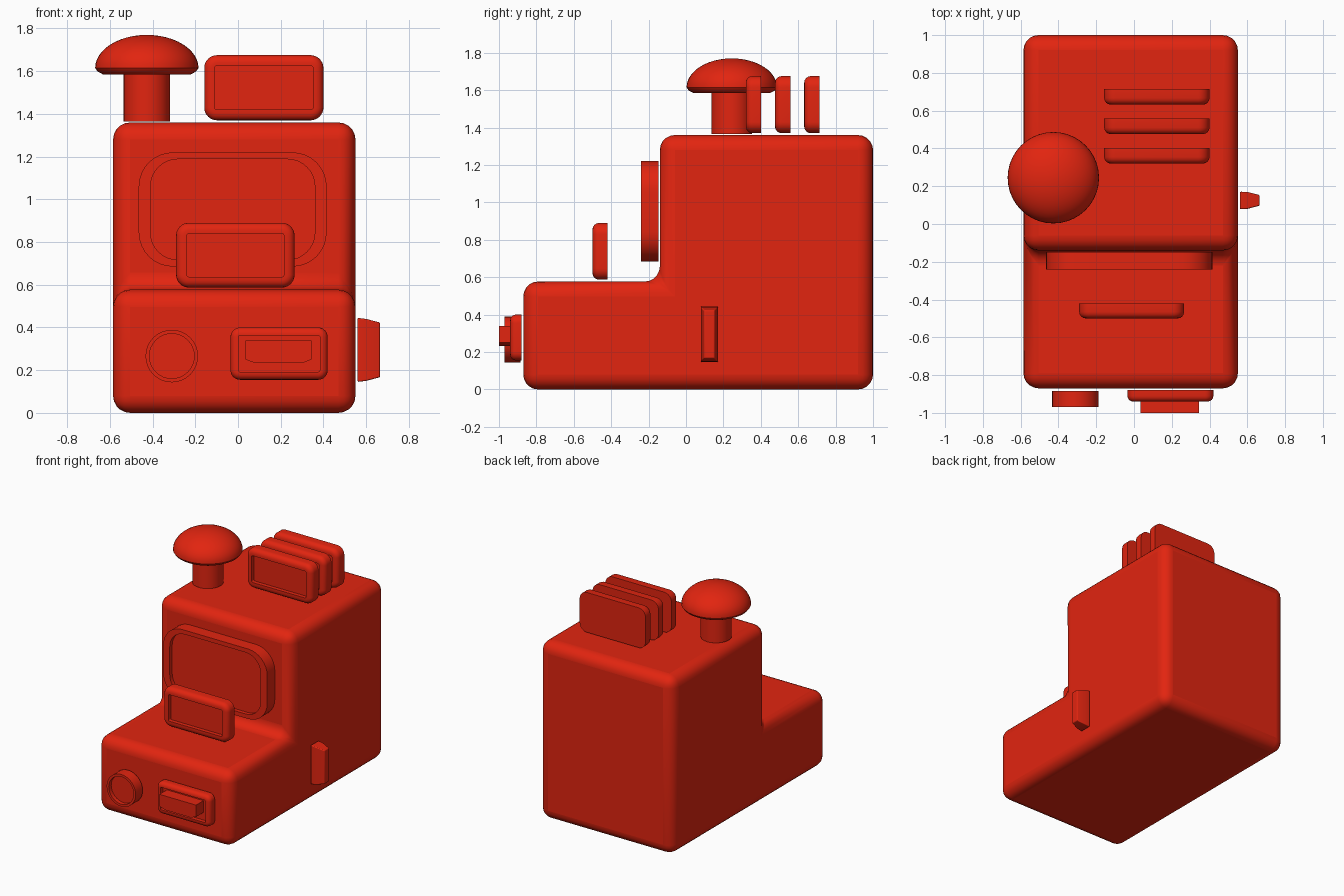
import bpy, bmesh
from math import sin, cos, pi, radians

old = bpy.data.objects.get("Cube")
if old:
    bpy.data.objects.remove(old, do_unlink=True)

red = bpy.data.materials.new("bright_red")
red.use_nodes = True
red.diffuse_color = (0.76, 0.018, 0.005, 1)
red.node_tree.nodes["Principled BSDF"].inputs["Base Color"].default_value = red.diffuse_color


def loft(name, rings, bevel=0, angle=35):
    """Skin a stack of equal-length rings and cap both ends."""
    bm = bmesh.new()
    loops = [[bm.verts.new(p) for p in ring] for ring in rings]
    n = len(loops[0])
    for a, b in zip(loops, loops[1:]):
        for i in range(n):
            j = (i + 1) % n
            bm.faces.new((a[i], a[j], b[j], b[i]))
    bm.faces.new(loops[0])
    bm.faces.new(loops[-1])
    bmesh.ops.recalc_face_normals(bm, faces=bm.faces)
    mesh = bpy.data.meshes.new(name)
    bm.to_mesh(mesh)
    bm.free()
    mesh.materials.append(red)
    ob = bpy.data.objects.new(name, mesh)
    bpy.context.collection.objects.link(ob)
    if bevel:
        mod = ob.modifiers.new("rounding", "BEVEL")
        mod.width, mod.segments = bevel, 5
        mod.limit_method = "ANGLE"
    bpy.ops.object.select_all(action="DESELECT")
    ob.select_set(True)
    bpy.context.view_layer.objects.active = ob
    bpy.ops.object.shade_smooth_by_angle(angle=radians(angle))
    return ob


def rounded_rect(x0, x1, z0, z1, r, y, steps=8):
    """Rounded rectangle facing the front."""
    corners = ((x1 - r, z1 - r), (x0 + r, z1 - r), (x0 + r, z0 + r), (x1 - r, z0 + r))
    return [(cx + r * cos((k + s / steps) * pi / 2), y, cz + r * sin((k + s / steps) * pi / 2))
            for k, (cx, cz) in enumerate(corners) for s in range(steps + 1)]


def panel(name, x0, x1, z0, z1, y0, y1, radius, inset, soft=0.0, depth=0.03):
    """Framed plate with a soft front rim and a recessed centre."""
    def ring(ix, iz, y):
        r = max(radius - min(ix, iz), 0.006)
        return rounded_rect(x0 + ix, x1 - ix, z0 + iz, z1 - iz, r, y)
    rings = [ring(0, 0, y1)]
    if soft:
        for s in range(5):
            a = s / 4 * pi / 2
            d = soft * (1 - cos(a))
            rings.append(ring(d, d, y0 + soft * (1 - sin(a))))
    else:
        rings.append(ring(0, 0, y0))
    rings += [ring(*inset, y0), ring(*inset, y0 + depth)]
    return loft(name, rings)


def disc(x, y, z, r, n=40):
    return [(x + r * cos(2 * pi * i / n), y + r * sin(2 * pi * i / n), z) for i in range(n)]


# Cabinet: stepped side profile pushed across the width
side = [(-0.87, 0), (1, 0), (1, 1.36), (-0.14, 1.36), (-0.14, 0.577), (-0.87, 0.577)]
loft("cabinet", [[(x, y, z) for y, z in side] for x in (-0.585, 0.55)], bevel=0.08)

# Screen and the sign standing on the shelf
panel("screen", -0.465, 0.415, 0.685, 1.22, -0.24, -0.147, 0.16, (0.055, 0.032))
panel("shelf_sign", -0.29, 0.265, 0.587, 0.89, -0.5, -0.42, 0.06, (0.05, 0.05), soft=0.035)

# Three slabs on the roof
for i in range(3):
    y = 0.32 + i * 0.156
    panel(f"roof_slab_{i + 1}", -0.158, 0.4, 1.37, 1.675, y, y + 0.082, 0.06,
          (0.048, 0.05), soft=0.035)

# Front button and slot
panel("front_button", -0.433, -0.187, 0.143, 0.389, -0.97, -0.885, 0.123, (0.018, 0.018))
panel("slot_frame", -0.035, 0.42, 0.155, 0.4, -0.94, -0.88, 0.045, (0.037, 0.037), soft=0.03)
flap = [(0.035, 0.34), (0.345, 0.34), (0.345, 0.25), (0.3, 0.233), (0.08, 0.233), (0.035, 0.25)]
loft("slot_flap", [[(x, y, z) for x, z in flap] for y in (-1.0, -0.905)])

# Side lever, tapering outwards
loft("side_lever", [[(x, 0.125 + sy * hy, 0.295 + sz * hz)
                     for sy, sz in ((-1, -1), (1, -1), (1, 1), (-1, 1))]
                    for x, hy, hz in ((0.56, 0.046, 0.15), (0.6, 0.045, 0.145), (0.665, 0.028, 0.128))],
     bevel=0.006)

# Mushroom knob on the roof
KX, KY = -0.427, 0.245
loft("knob_stem", [disc(KX, KY, z, 0.108) for z in (1.365, 1.59)])
cap = [(0.205, 1.585), (0.23, 1.598)]
cap += [(0.242 * cos(a), 1.615 + 0.155 * sin(a)) for a in (i / 12 * pi / 2 for i in range(12))]
cap.append((0.008, 1.77))
loft("knob_cap", [disc(KX, KY, z, r) for r, z in cap])
